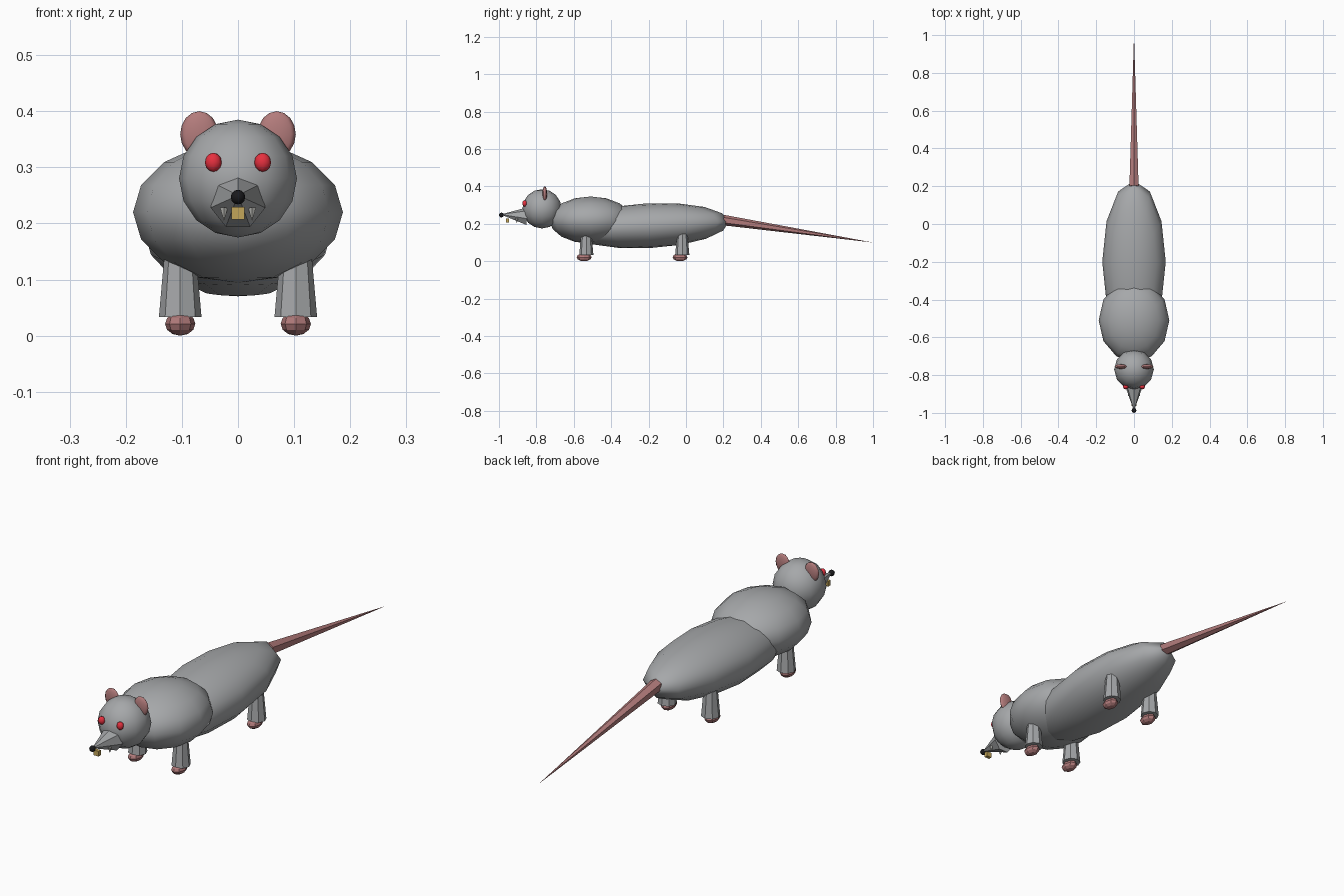
import bpy
from mathutils import Vector

cube = bpy.data.objects.get("Cube")
if cube:
    bpy.data.objects.remove(cube, do_unlink=True)


def material(name, rgb):
    m = bpy.data.materials.new(name)
    m.use_nodes = True
    colour = (*rgb, 1)
    m.diffuse_color = colour
    m.node_tree.nodes["Principled BSDF"].inputs["Base Color"].default_value = colour
    return m


grey = material("grey fur", (0.38, 0.39, 0.40))
pink = material("pink skin", (0.45, 0.20, 0.20))
red = material("red eye", (0.80, 0.03, 0.05))
black = material("black nose", (0.01, 0.01, 0.012))
yellow = material("yellow tooth", (0.55, 0.38, 0.10))
ivory = material("pale fang", (0.55, 0.55, 0.52))


def finish(name, mat, smooth=False):
    ob = bpy.context.object
    ob.name = name
    ob.data.name = name
    ob.data.materials.append(mat)
    if smooth:
        bpy.ops.object.shade_smooth()
    else:
        bpy.ops.object.shade_flat()
    return ob


def ball(name, mat, centre, size, segments=12, rings=8, tilt=0, smooth=True):
    bpy.ops.mesh.primitive_uv_sphere_add(
        segments=segments, ring_count=rings, radius=1, location=centre, rotation=(tilt, 0, 0))
    bpy.context.object.scale = size
    return finish(name, mat, smooth)


def spike(name, mat, start, end, r_start, r_end, sides):
    """Cone or tapered column running from start to end."""
    a, b = Vector(start), Vector(end)
    bpy.ops.mesh.primitive_cone_add(
        vertices=sides, radius1=r_start, radius2=r_end, depth=(b - a).length, location=(a + b) / 2)
    bpy.context.object.rotation_euler = (b - a).to_track_quat('Z', 'Y').to_euler()
    return finish(name, mat)


# Torso and head
ball("hindquarters", grey, (0, -0.20, 0.19), (0.168, 0.43, 0.12), tilt=0.05)
ball("chest", grey, (0, -0.51, 0.22), (0.187, 0.22, 0.126))
ball("head", grey, (0, -0.77, 0.28), (0.105, 0.105, 0.105))

# Snout, nose and front tooth
spike("snout", grey, (0, -0.85, 0.239), (0, -0.99, 0.25), 0.05, 0, 7)
ball("nose", black, (0, -0.987, 0.247), (0.013, 0.013, 0.013), 8, 6)
bpy.ops.mesh.primitive_cube_add(size=1, location=(0, -0.955, 0.218))
bpy.context.object.scale = (0.024, 0.015, 0.022)
finish("front_tooth", yellow)

# Tail
spike("tail", pink, (0, 0.20, 0.22), (0, 1.0, 0.10), 0.028, 0, 6)

# Paired parts
for side, s in (("left", 1), ("right", -1)):
    ball(side + "_ear", pink, (s * 0.069, -0.755, 0.359), (0.034, 0.013, 0.041), 8, 8)
    ball(side + "_eye", red, (s * 0.044, -0.862, 0.309), (0.015, 0.013, 0.017), 8, 6)
    spike(side + "_fang", ivory, (s * 0.025, -0.905, 0.228), (s * 0.025, -0.905, 0.204), 0.008, 0, 6)
    for end, y in (("front", -0.533), ("rear", -0.02)):
        x = s * 0.103
        spike(f"{side}_{end}_leg", grey, (x, y, 0.033), (x, y, 0.18), 0.038, 0.025, 8)
        ball(f"{side}_{end}_foot", pink, (x, y - 0.012, 0.021), (0.027, 0.04, 0.021), 8, 6, smooth=False)
